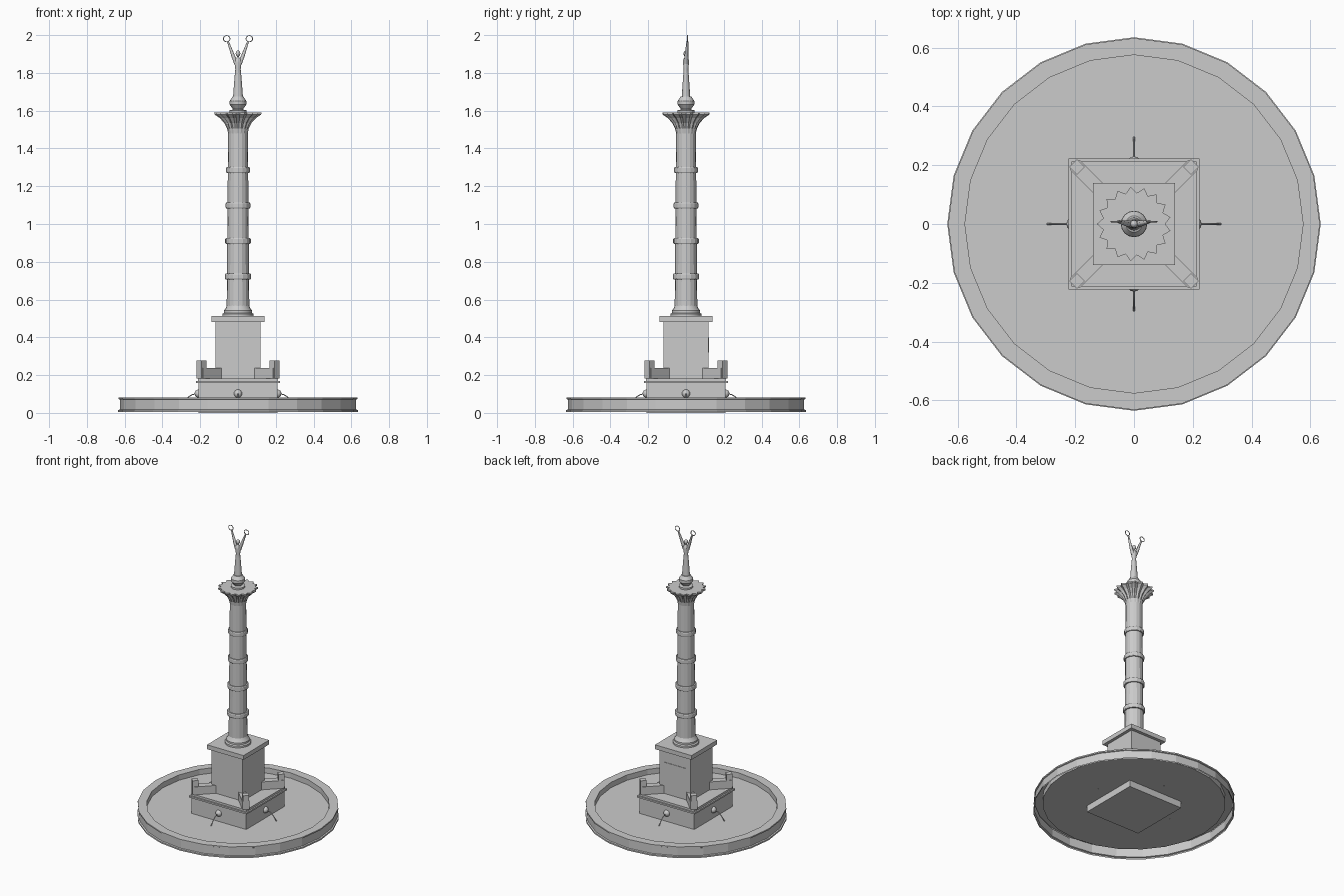
import bpy, bmesh, math
from mathutils import Matrix, Vector

cube = bpy.data.objects.get("Cube")
if cube:
    bpy.data.objects.remove(cube, do_unlink=True)

stone = bpy.data.materials.new("grey_stone")
stone.use_nodes = True
GREY = (0.6, 0.6, 0.6, 1)
stone.diffuse_color = GREY
stone.node_tree.nodes["Principled BSDF"].inputs["Base Color"].default_value = GREY


def finish(name, bm, smooth=None):
    bmesh.ops.recalc_face_normals(bm, faces=bm.faces)
    mesh = bpy.data.meshes.new(name)
    bm.to_mesh(mesh)
    bm.free()
    mesh.materials.append(stone)
    obj = bpy.data.objects.new(name, mesh)
    bpy.context.collection.objects.link(obj)
    if smooth:
        bpy.ops.object.select_all(action='DESELECT')
        obj.select_set(True)
        bpy.context.view_layer.objects.active = obj
        bpy.ops.object.shade_smooth_by_angle(angle=math.radians(smooth))
    return obj


def box(name, size, centre, turn=0):
    bm = bmesh.new()
    bmesh.ops.create_cube(bm, size=1)
    bm.transform(Matrix.Translation(centre) @ Matrix.Rotation(turn, 4, 'Z')
                 @ Matrix.Diagonal((*size, 1)))
    return finish(name, bm)


def slab(name, half, low, high):
    return box(name, (2 * half, 2 * half, high - low), (0, 0, (low + high) / 2))


def lathe(name, profile, sides, smooth=None, scale=(1, 1, 1)):
    """Turn a (radius, height) profile; zero radii close to a point."""
    bm = bmesh.new()
    verts = [bm.verts.new((r, 0, z)) for r, z in profile]
    edges = [bm.edges.new(pair) for pair in zip(verts, verts[1:])]
    bmesh.ops.spin(bm, geom=verts + edges, cent=(0, 0, 0), axis=(0, 0, 1),
                   angle=math.tau, steps=sides, use_duplicate=False)
    bmesh.ops.remove_doubles(bm, verts=bm.verts, dist=1e-5)
    bm.transform(Matrix.Diagonal((*scale, 1)))
    return finish(name, bm, smooth)


def rod(name, points, radii):
    """Tapered round tube along a path."""
    curve = bpy.data.curves.new(name, 'CURVE')
    curve.dimensions = '3D'
    curve.bevel_depth = 1
    curve.bevel_resolution = 1
    curve.use_fill_caps = True
    spline = curve.splines.new('POLY')
    spline.points.add(len(points) - 1)
    for p, co, r in zip(spline.points, points, radii):
        p.co = (*co, 1)
        p.radius = r
    curve.materials.append(stone)
    obj = bpy.data.objects.new(name, curve)
    bpy.context.collection.objects.link(obj)
    return obj


# Round basin with a sunken floor, open underneath
lathe("basin", [(0.635, 0.005), (0.635, 0.015), (0.626, 0.018), (0.626, 0.07),
                (0.632, 0.073), (0.632, 0.082), (0.575, 0.082),
                (0.575, 0.045), (0, 0.045)], 24)

# Stepped square pedestal
slab("pedestal_base", 0.21, 0, 0.157)
slab("pedestal_lip", 0.222, 0.157, 0.168)
slab("pedestal_step", 0.212, 0.168, 0.182)
slab("pedestal_block", 0.119, 0.182, 0.482)
slab("pedestal_cap", 0.14, 0.482, 0.512)
box("back_plate", (0.16, 0.006, 0.08), (0, 0.119, 0.36))

# Diagonal buttress walls with end posts
for i in range(4):
    a = math.radians(45 + 90 * i)
    out = Vector((math.cos(a), math.sin(a), 0))
    box(f"buttress_{i}", (0.16, 0.046, 0.055),
        out * 0.205 + Vector((0, 0, 0.209)), a)
    box(f"buttress_post_{i}", (0.038, 0.038, 0.096),
        out * 0.274 + Vector((0, 0, 0.23)), a)

# Ball spout and falling water jet on each pedestal face
for i in range(4):
    turn = Matrix.Rotation(math.pi / 2 * i, 4, 'Z')
    bm = bmesh.new()
    bmesh.ops.create_uvsphere(bm, u_segments=12, v_segments=8, radius=0.022)
    bm.transform(turn @ Matrix.Translation((0.208, 0, 0.102)))
    finish(f"spout_{i}", bm, 40)
    path = [turn @ Vector((0.225 + 0.07 * t, 0, 0.1 - 0.055 * t * t))
            for t in (0, 0.25, 0.5, 0.75, 1)]
    rod(f"water_jet_{i}", path, [0.003] * len(path))

# Column base mouldings and shaft
lathe("column_base", [(0, 0.512), (0.082, 0.512), (0.082, 0.524), (0.074, 0.53),
                      (0.074, 0.542), (0.066, 0.552), (0.058, 0.57)], 24, 35)
lathe("shaft", [(0.06, 0.55), (0.052, 1.5)], 16)
for i in range(4):
    z = 0.722 + 0.188 * i
    r = 0.07 - 0.0025 * i
    lathe(f"shaft_ring_{i}", [(0.05, z - 0.015), (r - 0.003, z - 0.015),
                              (r, z - 0.01), (r, z + 0.01),
                              (r - 0.003, z + 0.015), (0.05, z + 0.015)], 16)

# Flared capital with pleated, pointed rim
POINTS = 17
bm = bmesh.new()
rings = []
for r, depth, z in [(0.052, 0, 1.48), (0.058, 0.004, 1.505), (0.073, 0.009, 1.535),
                    (0.098, 0.015, 1.562), (0.125, 0.02, 1.58), (0.126, 0.02, 1.59)]:
    ring = []
    for k in range(2 * POINTS):
        a = math.pi + math.pi * k / POINTS
        rr = r - depth * (k % 2)
        ring.append(bm.verts.new((rr * math.cos(a), rr * math.sin(a), z)))
    rings.append(ring)
for low, high in zip(rings, rings[1:]):
    for k in range(2 * POINTS):
        n = (k + 1) % (2 * POINTS)
        bm.faces.new((low[k], low[n], high[n], high[k]))
bm.faces.new(rings[-1])
finish("capital", bm)

# Collar and globe under the statue
lathe("collar", [(0, 1.588), (0.045, 1.588), (0.045, 1.602), (0.026, 1.606),
                 (0.026, 1.615)], 16)
lathe("globe", [(0, 1.608), (0.028, 1.61), (0.044, 1.632), (0.044, 1.652),
                (0.028, 1.675), (0, 1.68)], 16, 30)

# Standing figure in a long robe
lathe("figure_robe", [(0, 1.672), (0.026, 1.675), (0.022, 1.73), (0.017, 1.79),
                      (0.014, 1.82), (0.019, 1.855), (0.017, 1.873),
                      (0.006, 1.882), (0.006, 1.9)], 12, 50, (1, 0.85, 1))
bm = bmesh.new()
bmesh.ops.create_uvsphere(bm, u_segments=10, v_segments=8, radius=0.013)
bm.transform(Matrix.Translation((0, 0, 1.902)) @ Matrix.Diagonal((1, 1, 1.25, 1)))
finish("figure_head", bm, 50)

# Raised arms, each holding a wreath
for side, label in ((1, "left"), (-1, "right")):
    rod(f"{label}_arm", [(side * 0.01, 0, 1.85), (side * 0.026, 0.002, 1.89),
                         (side * 0.04, 0.005, 1.93), (side * 0.054, 0.008, 1.967)],
        [0.012, 0.01, 0.0075, 0.005])
    wreath = [(side * 0.06 + 0.0175 * math.cos(math.tau * k / 16), 0.008,
               1.981 + 0.0165 * math.sin(math.tau * k / 16)) for k in range(16)]
    obj = rod(f"{label}_wreath", wreath, [0.0025] * 16)
    obj.data.splines[0].use_cyclic_u = True
